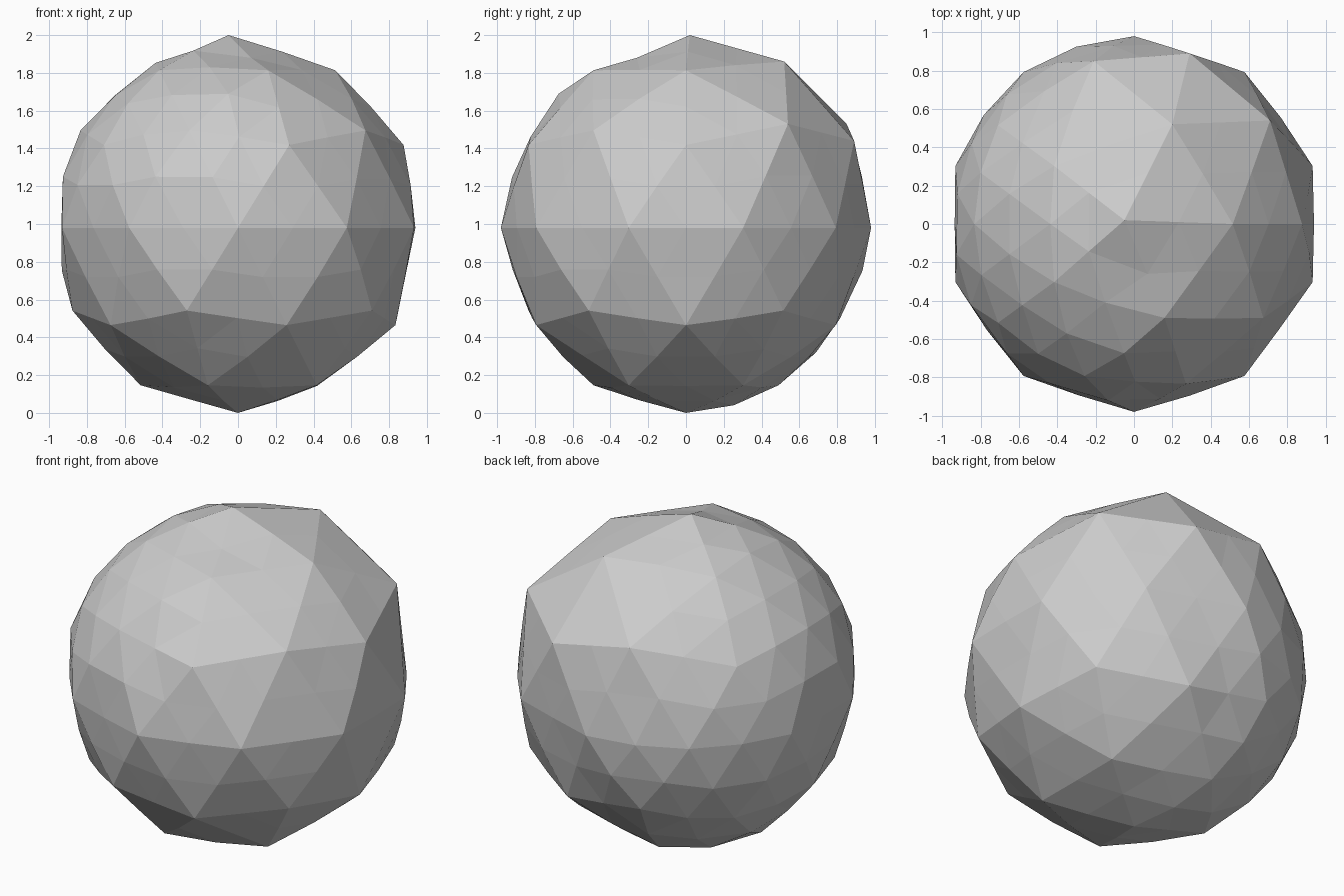
import bpy
import bmesh
import random
from mathutils import Vector

if "Cube" in bpy.data.objects:
    bpy.data.objects.remove(bpy.data.objects["Cube"], do_unlink=True)

RADIUS = 0.98
CENTRE = Vector((0, 0, RADIUS))
random.seed(4)

# Coarse faceted ball
bm = bmesh.new()
bmesh.ops.create_icosphere(bm, subdivisions=2, radius=RADIUS)


def nearest(point):
    return min(bm.verts, key=lambda v: (v.co + CENTRE - point).length)


# Corners pulled out to make the ball uneven
corners = [
    (-0.05, 0.02, 2.0),
    (0.20, 0.52, 1.86),
    (0.71, 0.54, 1.53),
    (0.29, 0.89, 1.44),
    (-0.21, 0.85, 1.53),
]
for corner in map(Vector, corners):
    nearest(corner).co = corner - CENTRE

# Finer facets: rounded on one side, nearly flat on the other
coarse = set(bm.verts)
bmesh.ops.subdivide_edges(bm, edges=bm.edges[:], cuts=1, use_grid_fill=True)
for v in bm.verts:
    if v in coarse:
        continue
    rounded = v.co.x < -0.02 and (v.co.y > 0 or v.co.z > 0)
    bulge = random.uniform(0.75, 1.0) if rounded else random.uniform(0.0, 0.3)
    v.co = v.co.lerp(v.co.normalized() * max(RADIUS, v.co.length), bulge)

# Small raised lip near the top
nearest(Vector((-0.14, -0.40, 1.81))).co = Vector((-0.15, -0.41, 1.83)) - CENTRE
nearest(Vector((0.07, -0.25, 1.88))).co = Vector((0.07, -0.26, 1.88)) - CENTRE

bmesh.ops.triangulate(bm, faces=bm.faces[:])
bmesh.ops.translate(bm, verts=bm.verts[:], vec=CENTRE)
bmesh.ops.recalc_face_normals(bm, faces=bm.faces[:])
mesh = bpy.data.meshes.new("faceted_rock")
bm.to_mesh(mesh)
bm.free()

# Plain grey stone
stone = bpy.data.materials.new("grey_stone")
stone.use_nodes = True
grey = (0.6, 0.6, 0.6, 1)
stone.diffuse_color = grey
stone.node_tree.nodes["Principled BSDF"].inputs["Base Color"].default_value = grey
mesh.materials.append(stone)
rock = bpy.data.objects.new("faceted_rock", mesh)
bpy.context.collection.objects.link(rock)
